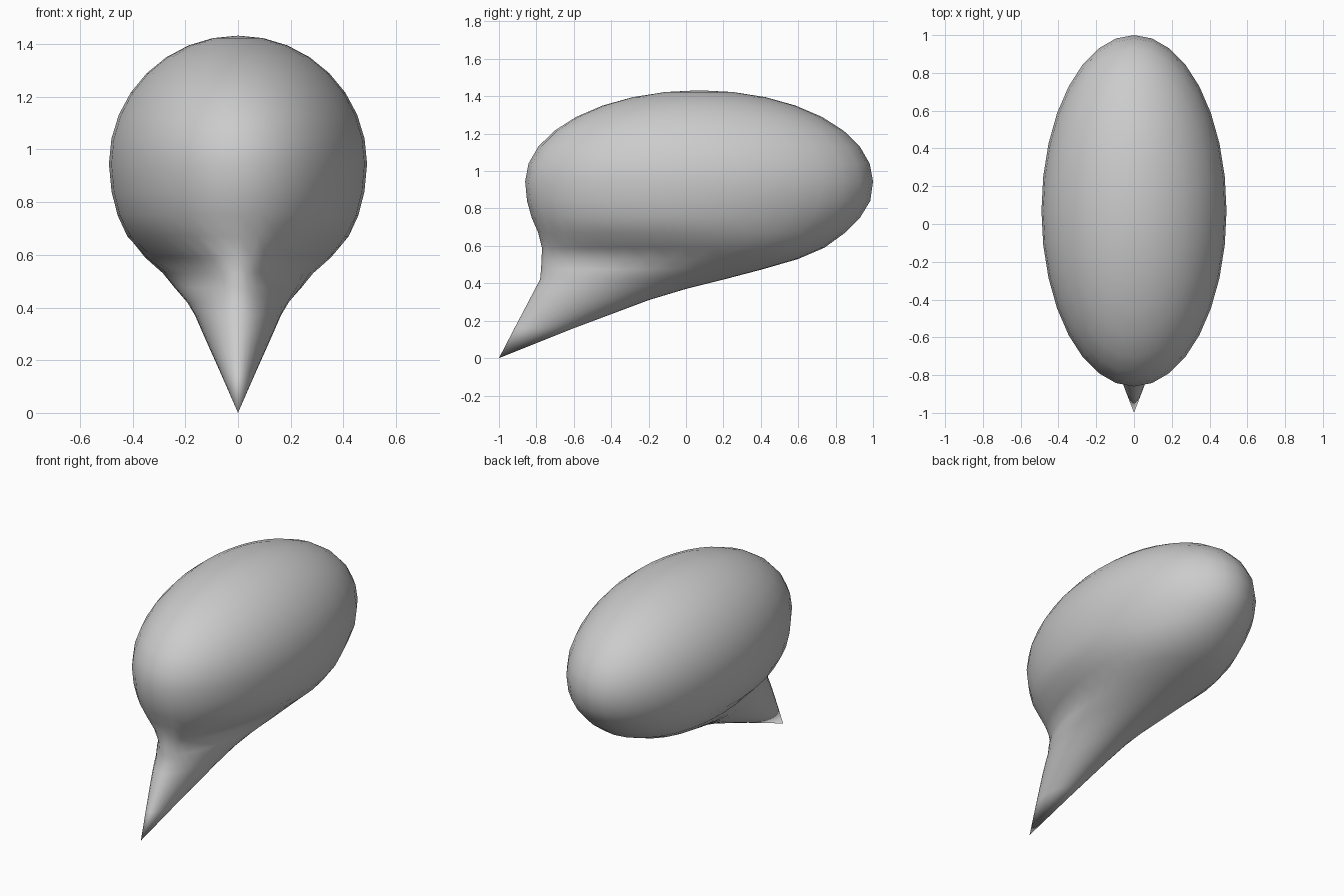
import bpy, bmesh
from math import sin, cos, pi, radians

if "Cube" in bpy.data.objects:
    bpy.data.objects.remove(bpy.data.objects["Cube"])

SIDES = 32

# horizontal sections of tail and lower body: z, front y, back y, half width, egg factor
sections = [
    (0.16, -0.917, -0.60, 0.07, 0),
    (0.31, -0.838, -0.20, 0.137, 0),
    (0.37, -0.807, 0.00, 0.163, 0.0),
    (0.42, -0.78, 0.20, 0.193, 0.06),
    (0.475, -0.775, 0.41, 0.236, 0.2),
    (0.53, -0.772, 0.60, 0.272, 0.35),
    (0.59, -0.77, 0.74, 0.345, 0.22),
    (0.67, -0.79, 0.85, 0.42, 0.06),
    (0.75, -0.825, 0.93, 0.457, 0),
    (0.84, -0.85, 0.985, 0.48, 0),
]
# rounded upper half of the bubble
for i in range(8):
    a = i * pi / 16
    r = cos(a)
    sections.append((0.945 + 0.487 * sin(a), 0.07 - 0.93 * r, 0.07 + 0.93 * r, 0.49 * r, 0))

bm = bmesh.new()


def ring(z, y0, y1, w, k):
    mid, half = (y0 + y1) / 2, (y1 - y0) / 2
    out = []
    for i in range(SIDES):
        t = 2 * pi * i / SIDES
        out.append(bm.verts.new((w * sin(t) * (1 + k * cos(t)), mid + half * cos(t), z)))
    return out


rings = [ring(*s) for s in sections]
tip = bm.verts.new((0, -1, 0))
crown = bm.verts.new((0, 0.07, 1.432))
for i in range(SIDES):
    j = (i + 1) % SIDES
    bm.faces.new((tip, rings[0][i], rings[0][j]))
    bm.faces.new((crown, rings[-1][j], rings[-1][i]))
    for a, b in zip(rings, rings[1:]):
        bm.faces.new((a[i], b[i], b[j], a[j]))
bmesh.ops.recalc_face_normals(bm, faces=bm.faces)

# bubble with pointed tail
mesh = bpy.data.meshes.new("speech_bubble")
bm.to_mesh(mesh)
bm.free()
bubble = bpy.data.objects.new("speech_bubble", mesh)
bpy.context.collection.objects.link(bubble)
bpy.context.view_layer.objects.active = bubble
bubble.select_set(True)
bpy.ops.object.shade_smooth_by_angle(angle=radians(60))
